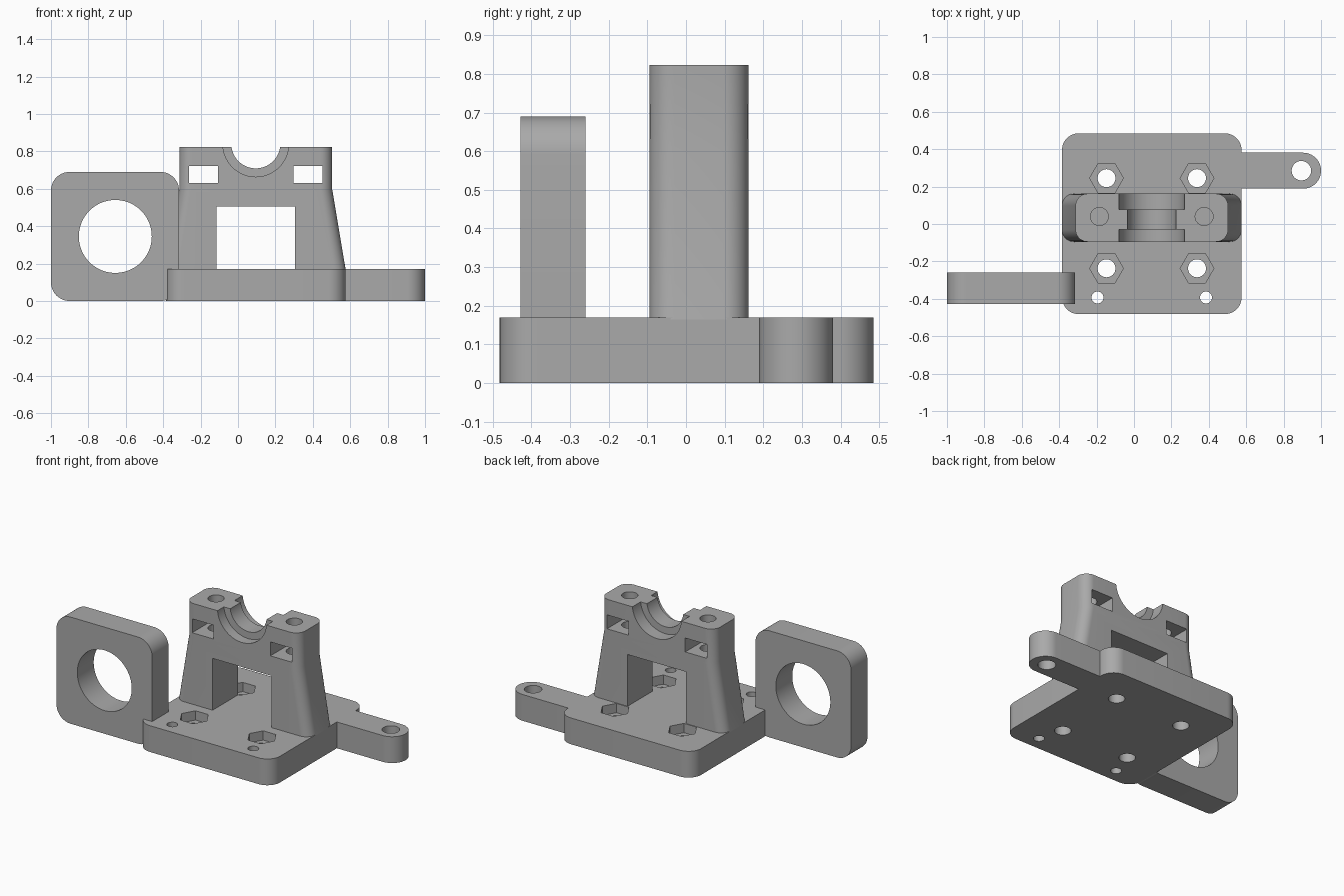
import bpy, bmesh
from math import cos, sin, pi, radians
from mathutils import Vector

cube = bpy.data.objects.get("Cube")
if cube:
    bpy.data.objects.remove(cube, do_unlink=True)

grey = bpy.data.materials.new("plain grey")
grey.use_nodes = True
colour = (0.4, 0.4, 0.4, 1)
grey.diffuse_color = colour
grey.node_tree.nodes["Principled BSDF"].inputs["Base Color"].default_value = colour

MID = 0.095        # centre line of base and tower
TOP = 0.17         # top of the base


def arc(cx, cy, r, start, end, n):
    return [(cx + r * cos(start + (end - start) * i / n),
             cy + r * sin(start + (end - start) * i / n)) for i in range(n + 1)]


def circle(cx, cy, r, n=64):
    return arc(cx, cy, r, 0, 2 * pi, n)[:-1]


def rounded(x0, x1, y0, y1, r, n=12):
    pts = []
    corners = [(x1 - r, y1 - r), (x0 + r, y1 - r), (x0 + r, y0 + r), (x1 - r, y0 + r)]
    for k, (cx, cy) in enumerate(corners):
        pts += arc(cx, cy, r, k * pi / 2, (k + 1) * pi / 2, n)
    return pts


def box(x0, x1, y0, y1):
    return [(x0, y0), (x1, y0), (x1, y1), (x0, y1)]


def loft(name, sections, axis="z"):
    """Solid through (height, outline) sections stacked along z or y."""
    bm = bmesh.new()
    rings = []
    for h, outline in sections:
        rings.append([bm.verts.new((a, b, h) if axis == "z" else (a, h, b)) for a, b in outline])
    for low, high in zip(rings, rings[1:]):
        for i in range(len(low)):
            j = (i + 1) % len(low)
            bm.faces.new((low[i], low[j], high[j], high[i]))
    bm.faces.new(rings[0])
    bm.faces.new(rings[-1])
    bmesh.ops.recalc_face_normals(bm, faces=bm.faces)
    mesh = bpy.data.meshes.new(name)
    bm.to_mesh(mesh)
    bm.free()
    mesh.materials.append(grey)
    obj = bpy.data.objects.new(name, mesh)
    bpy.context.collection.objects.link(obj)
    return obj


def prism(name, outline, lo, hi, axis="z"):
    return loft(name, [(lo, outline), (hi, outline)], axis)


def finish(obj, cutters):
    """Cut the holes, drop the cutters, then smooth the curved walls."""
    for c in cutters:
        c.hide_render = True
        mod = obj.modifiers.new("cut", "BOOLEAN")
        mod.operation = "DIFFERENCE"
        mod.solver = "EXACT"
        mod.object = c
    bpy.context.view_layer.update()
    graph = bpy.context.evaluated_depsgraph_get()
    mesh = bpy.data.meshes.new_from_object(obj.evaluated_get(graph))
    obj.modifiers.clear()
    obj.data = mesh
    for c in cutters:
        bpy.data.objects.remove(c, do_unlink=True)
    bpy.ops.object.select_all(action="DESELECT")
    obj.select_set(True)
    bpy.context.view_layer.objects.active = obj
    bpy.ops.object.shade_smooth_by_angle(angle=radians(25))


# Base plate with four bolt holes, hexagonal nut pockets and two small holes
base = prism("base_plate", rounded(MID - 0.48, MID + 0.48, -0.482, 0.485, 0.09), 0, TOP)
cuts = []
for side in (-1, 1):
    x = MID + side * 0.242
    for y in (-0.237, 0.245):
        cuts.append(prism("bolt_cutter", circle(x, y, 0.048, 40), -0.1, 0.3))
        cuts.append(prism("nut_cutter", circle(x, y, 0.09, 6), 0.11, 0.3))
    cuts.append(prism("pin_cutter", circle(MID + side * 0.29, -0.393, 0.032, 32), -0.1, 0.3))
finish(base, cuts)

# Side arm with a rounded end and a hole
arm_outline = [(0.57, 0.189)] + arc(0.904, 0.285, 0.096, -pi / 2, pi / 2, 28) + [(0.57, 0.381)]
arm = prism("side_arm", arm_outline, 0, TOP)
finish(arm, [prism("arm_cutter", circle(0.895, 0.285, 0.052, 40), -0.1, 0.3)])

# Upright plate with a large round opening
plate = prism("sensor_plate", rounded(-1, -0.315, 0, 0.69, 0.1), -0.428, -0.26, "y")
finish(plate, [prism("opening_cutter", circle(-0.656, 0.345, 0.195, 80), -0.6, 0, "y")])


# Tower with flared feet
def section(half):
    return rounded(MID - half, MID + half, -0.095, 0.162, 0.065)


tower = loft("bearing_tower", [(TOP - 0.005, section(0.481)), (0.6, section(0.408)),
                               (0.823, section(0.408))])
cuts = [prism("window_cutter", box(MID - 0.21, MID + 0.21, 0.1, 0.505), -0.3, 0.3, "y"),
        prism("seat_cutter", circle(MID, 0.84, 0.131, 80), -0.3, 0.3, "y"),
        prism("front_recess_cutter", circle(MID, 0.84, 0.176, 80), -0.3, -0.03, "y"),
        prism("back_recess_cutter", circle(MID, 0.84, 0.176, 80), 0.078, 0.3, "y")]
for side in (-1, 1):
    x = MID + side * 0.28
    cuts.append(prism("slot_cutter", box(x - 0.077, x + 0.077, 0.632, 0.722), -0.3, 0.3, "y"))
    cuts.append(prism("screw_cutter", circle(x, 0.04, 0.048, 40), 0.54, 1))
finish(tower, cuts)
